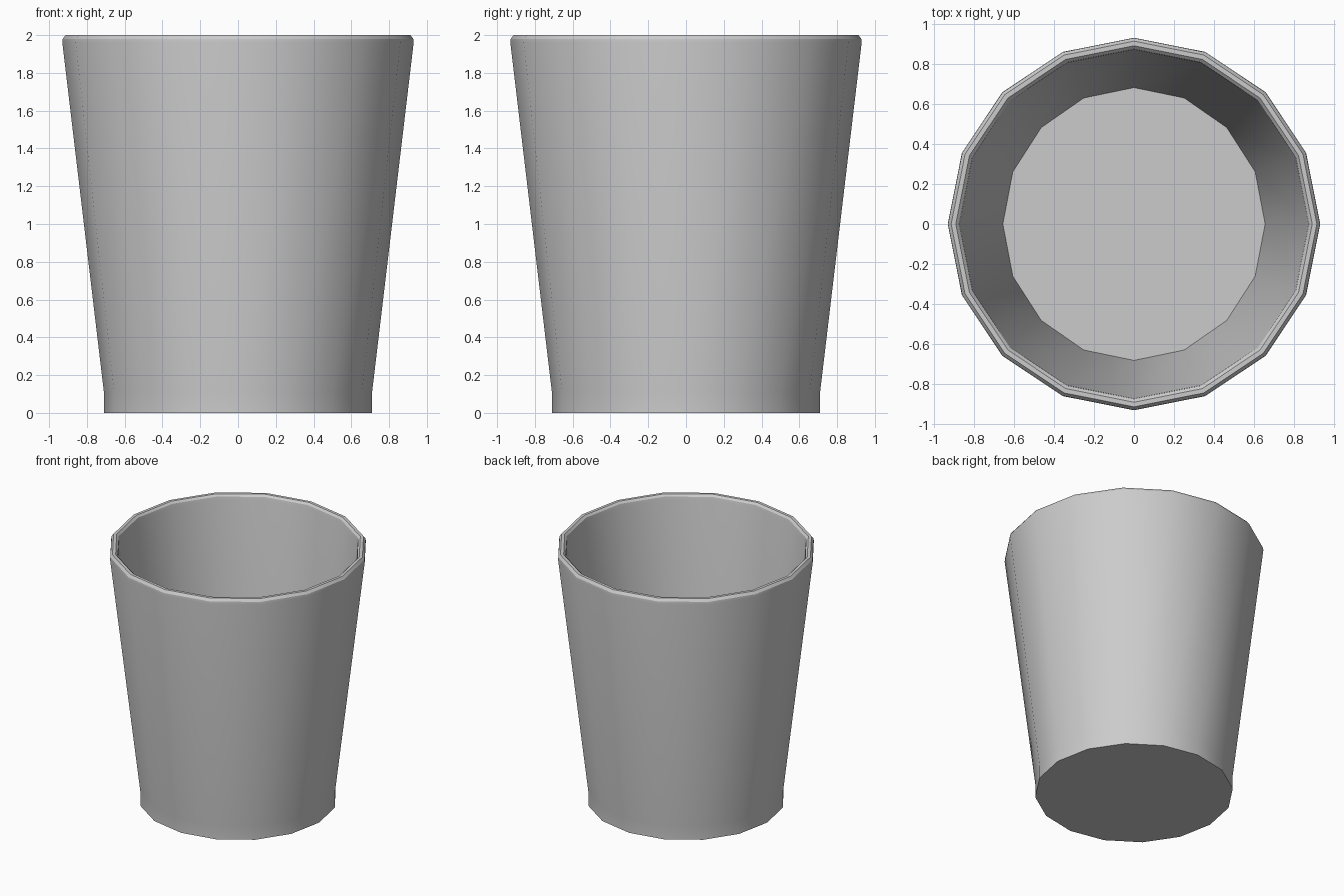
import bpy, bmesh, math

if "Cube" in bpy.data.objects:
    bpy.data.objects.remove(bpy.data.objects["Cube"])

SIDES = 16
# (radius, height, y stretch) from outer base, over the bevelled rim, to the inner floor
PROFILE = [
    (0.71, 0.0, 1), (0.71, 0.11, 1), (0.93, 1.96, 1), (0.928, 1.98, 1), (0.913, 2.0, 1),
    (0.89, 2.0, 1), (0.875, 1.985, 1), (0.87, 1.96, 1), (0.655, 0.11, 1.04),
]

# Tapered cup: rings joined into a wall, closed by base and inner floor
bm = bmesh.new()
rings = []
for r, z, sy in PROFILE:
    rings.append([bm.verts.new((r * math.cos(a), r * sy * math.sin(a), z))
                  for a in (2 * math.pi * i / SIDES for i in range(SIDES))])
for low, high in zip(rings, rings[1:]):
    for i in range(SIDES):
        j = (i + 1) % SIDES
        bm.faces.new((low[i], low[j], high[j], high[i]))
bm.faces.new(rings[0][::-1])
bm.faces.new(rings[-1])
bmesh.ops.recalc_face_normals(bm, faces=bm.faces)

mesh = bpy.data.meshes.new("cup")
bm.to_mesh(mesh)
bm.free()
cup = bpy.data.objects.new("cup", mesh)
bpy.context.collection.objects.link(cup)

# Smooth wall with crisp base, floor and rim edges
bpy.context.view_layer.objects.active = cup
cup.select_set(True)
bpy.ops.object.shade_smooth_by_angle(angle=math.radians(30))
